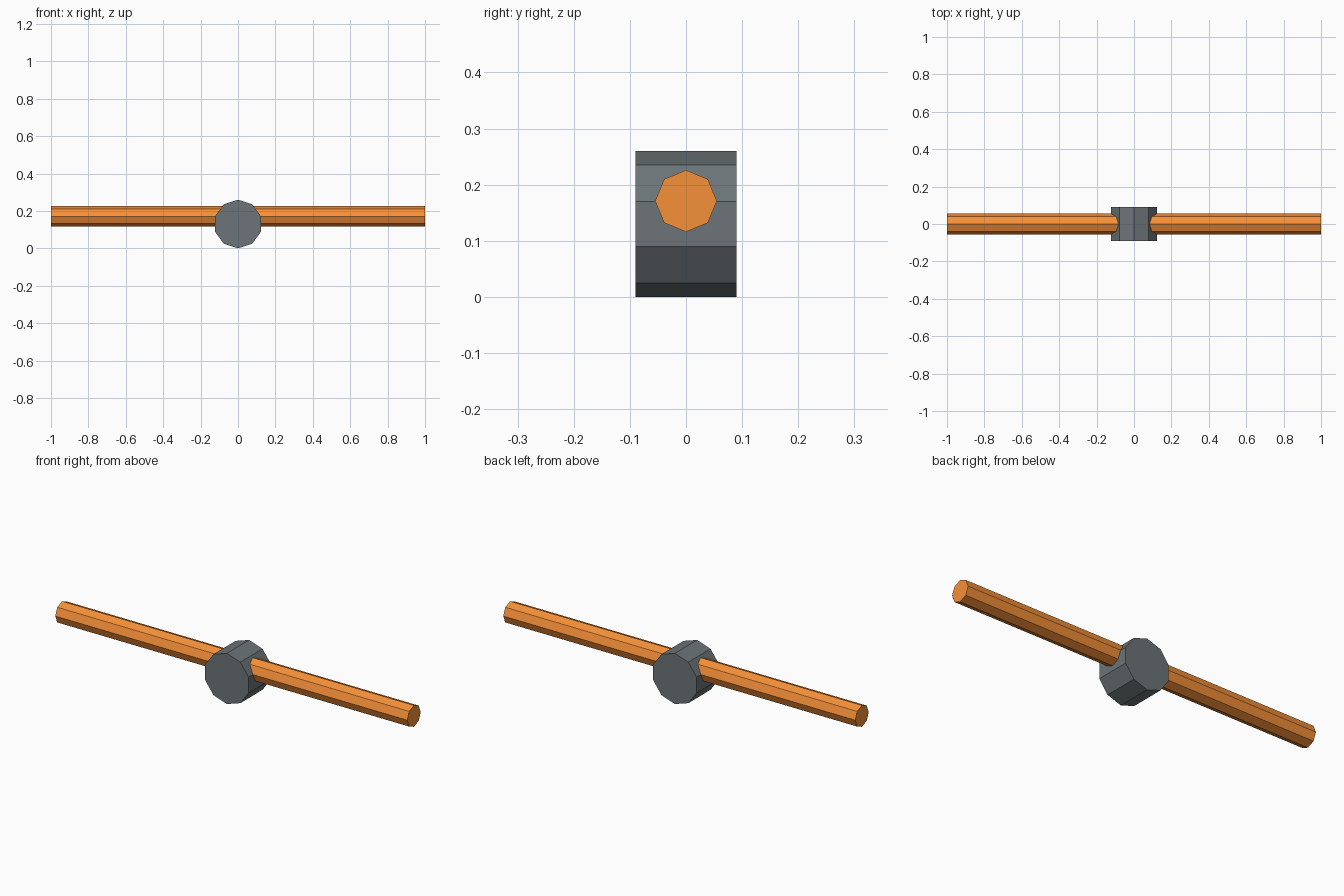
import bpy
from math import pi

if "Cube" in bpy.data.objects:
    bpy.data.objects.remove(bpy.data.objects["Cube"])


def material(name, color):
    mat = bpy.data.materials.new(name)
    mat.diffuse_color = color
    mat.use_nodes = True
    mat.node_tree.nodes["Principled BSDF"].inputs["Base Color"].default_value = mat.diffuse_color
    return mat


def prism(name, sides, radius, length, z, rotation, mat):
    bpy.ops.mesh.primitive_cylinder_add(
        vertices=sides, radius=radius, depth=length,
        location=(0, 0, z), rotation=rotation)
    obj = bpy.context.object
    obj.name = name
    bpy.ops.object.transform_apply(location=False, rotation=True, scale=True)
    obj.data.materials.append(mat)
    return obj


orange = material("orange", (0.92, 0.28, 0.04, 1))
slate = material("slate", (0.15, 0.175, 0.185, 1))

# Ten-sided hub lying along y, resting on a corner
prism("hub", 10, 0.13, 0.18, 0.13, (pi / 2, 0, 0), slate)

# Eight-sided bar along x, passing through the upper half of the hub
prism("bar", 8, 0.055, 2.0, 0.171, (0, pi / 2, 0), orange)
